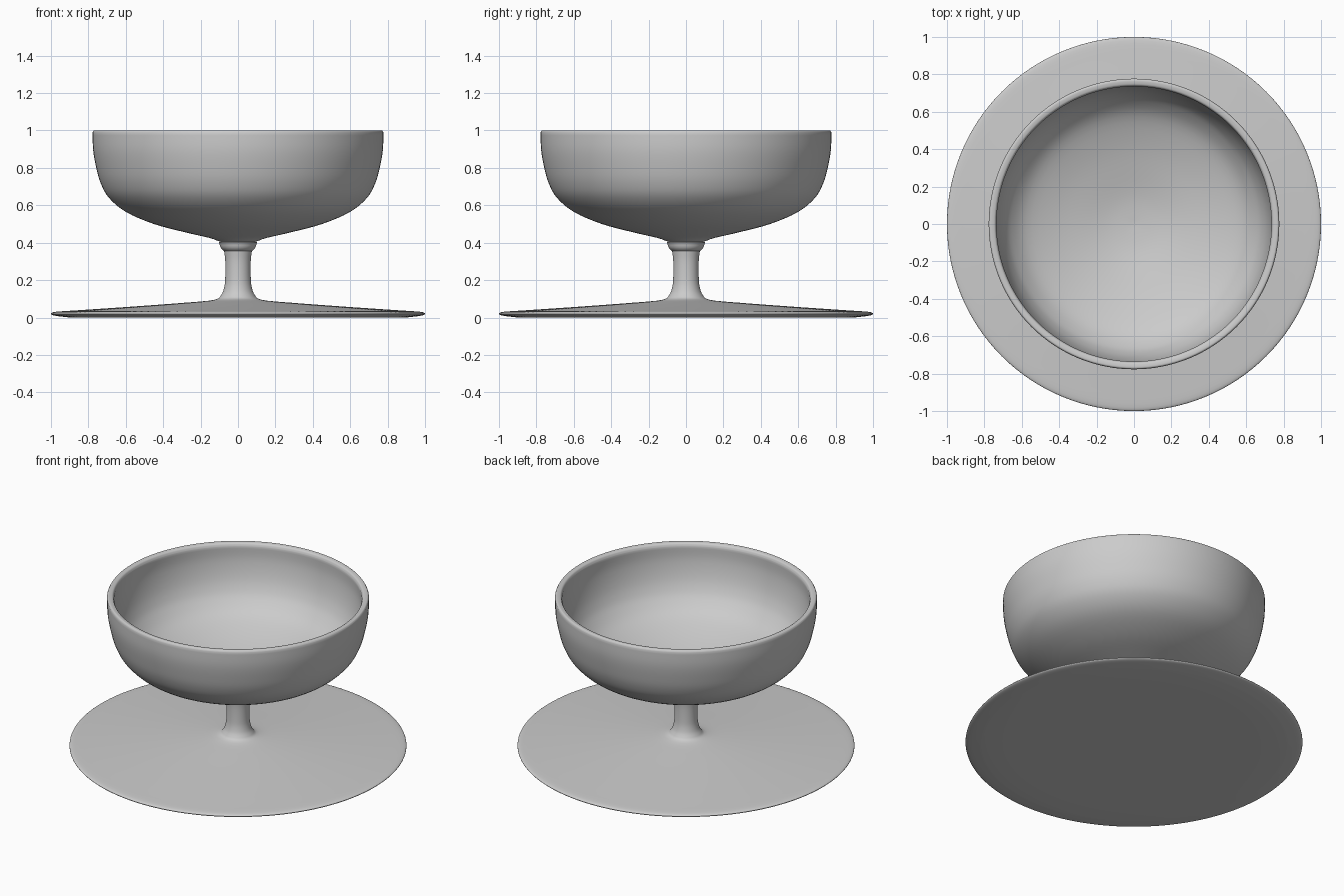
import bpy
import bmesh
from math import pi, radians
from mathutils import Vector

cube = bpy.data.objects.get("Cube")
if cube:
    bpy.data.objects.remove(cube)

grey = bpy.data.materials.new("light_grey")
grey.use_nodes = True
colour = (0.6, 0.6, 0.6, 1)
grey.diffuse_color = colour
grey.node_tree.nodes["Principled BSDF"].inputs["Base Color"].default_value = colour


def smooth_curve(points, steps=4):
    """Pass a smooth curve through a run of (radius, height) points."""
    pts = [Vector(p) for p in points]
    pts = [pts[0]] + pts + [pts[-1]]
    result = []
    for a, b, c, d in zip(pts, pts[1:], pts[2:], pts[3:]):
        for i in range(steps):
            t = i / steps
            result.append(0.5 * (2 * b + (c - a) * t
                                 + (2 * a - 5 * b + 4 * c - d) * t ** 2
                                 + (3 * b - a - 3 * c + d) * t ** 3))
    return result + [pts[-1]]


def lathe(name, runs, segments=128):
    """Turn joined runs of profile points about the z axis."""
    profile = [p for run in runs for p in smooth_curve(run)]
    bm = bmesh.new()
    verts = [bm.verts.new((r, 0, z)) for r, z in profile]
    edges = [bm.edges.new(pair) for pair in zip(verts, verts[1:])]
    bmesh.ops.spin(bm, geom=verts + edges, axis=(0, 0, 1), cent=(0, 0, 0),
                   angle=2 * pi, steps=segments)
    bmesh.ops.remove_doubles(bm, verts=bm.verts, dist=0.0002)
    bmesh.ops.recalc_face_normals(bm, faces=bm.faces)
    mesh = bpy.data.meshes.new(name)
    bm.to_mesh(mesh)
    bm.free()
    mesh.materials.append(grey)
    obj = bpy.data.objects.new(name, mesh)
    bpy.context.collection.objects.link(obj)
    bpy.ops.object.select_all(action="DESELECT")
    obj.select_set(True)
    bpy.context.view_layer.objects.active = obj
    bpy.ops.object.shade_smooth_by_angle(angle=radians(40))


# Bowl: outer wall, rounded rim, inner wall
outer = [(0, 0.4), (0.09, 0.405), (0.15, 0.425), (0.28, 0.455), (0.45, 0.5),
         (0.6, 0.565), (0.69, 0.64), (0.735, 0.72), (0.76, 0.81),
         (0.775, 0.9), (0.777, 0.99)]
rim = [(0.777, 0.99), (0.77, 1), (0.755, 1), (0.742, 0.995), (0.735, 0.98)]
inner = [(0.735, 0.98), (0.735, 0.9), (0.72, 0.81), (0.695, 0.735),
         (0.655, 0.67), (0.575, 0.6), (0.43, 0.54), (0.27, 0.495),
         (0.13, 0.465), (0, 0.455)]
lathe("bowl", [outer, rim, inner])

# Stem with a collar, flaring into the wide foot
collar = [(0, 0.405), (0.095, 0.405), (0.098, 0.39), (0.09, 0.37), (0.074, 0.355)]
stem = [(0.074, 0.355), (0.068, 0.3), (0.068, 0.22), (0.073, 0.165),
        (0.09, 0.12), (0.13, 0.094), (0.3, 0.078), (0.6, 0.056), (0.9, 0.036)]
edge = [(0.9, 0.036), (0.98, 0.03), (1, 0.02), (0.98, 0.01), (0.9, 0)]
lathe("stem_and_foot", [collar, stem, edge, [(0.9, 0), (0, 0)]])
